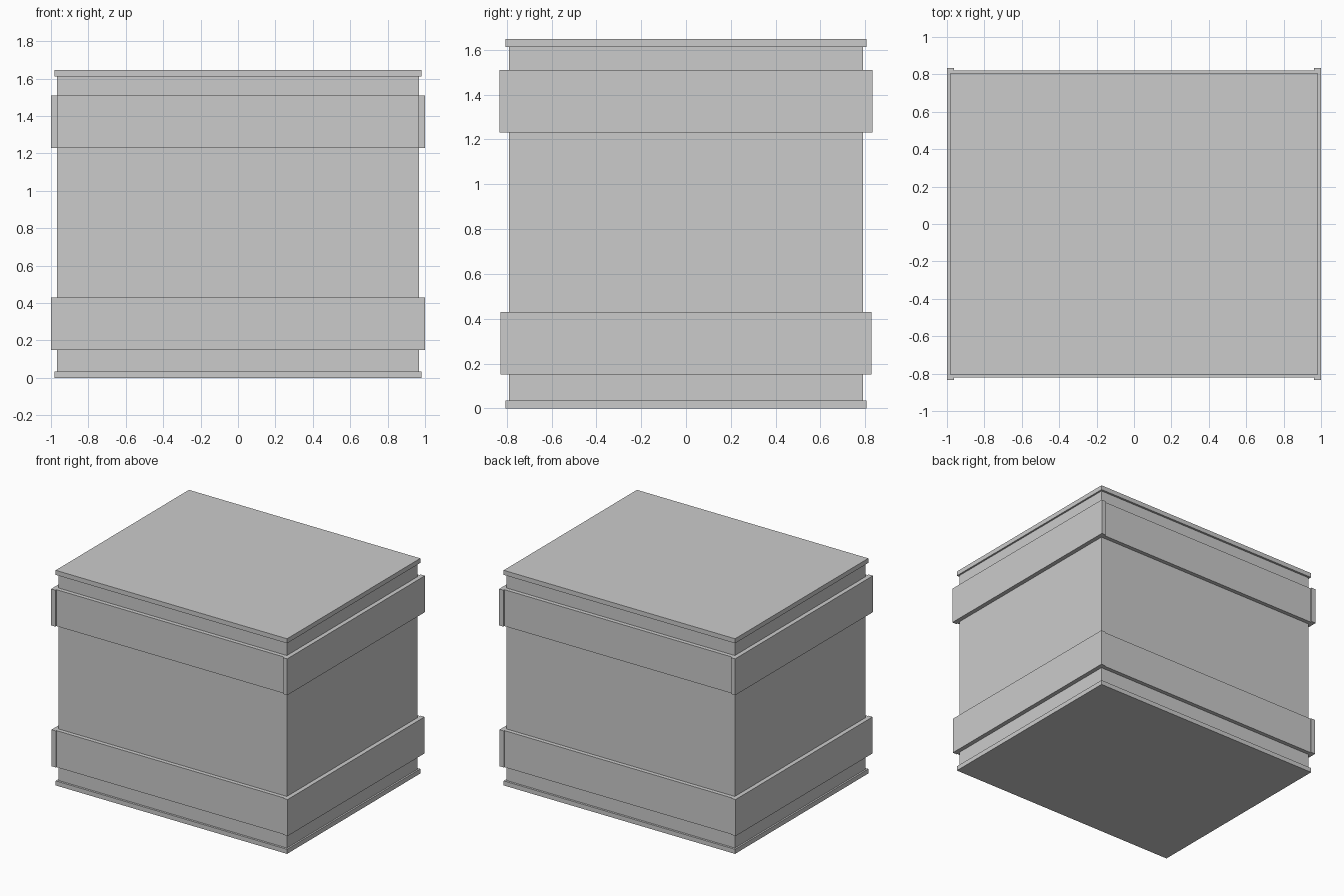
import bpy

if "Cube" in bpy.data.objects:
    bpy.data.objects.remove(bpy.data.objects["Cube"])


def box(name, x, y, z):
    """Box from (min, max) ranges along each axis."""
    bpy.ops.mesh.primitive_cube_add(size=1, location=[(a + b) / 2 for a, b in (x, y, z)])
    obj = bpy.context.object
    obj.name = name
    obj.scale = [b - a for a, b in (x, y, z)]
    bpy.ops.object.transform_apply(location=False, rotation=False, scale=True)
    return obj


HEIGHT = 1.647
BODY_X, BODY_Y = 0.967, 0.79
CAP = 0.035

# Crate body between the two cap slabs
box("crate_body", (-BODY_X, BODY_X), (-BODY_Y, BODY_Y), (CAP, HEIGHT - CAP))

# Thin overhanging base and lid
for name, z0 in (("base_slab", 0), ("lid_slab", HEIGHT - CAP)):
    box(name, (-0.98, 0.98), (-0.806, 0.806), (z0, z0 + CAP))

# Two bands of planks; the side planks poke slightly past the front and back ones
for level, z, side_y in (("lower", (0.15, 0.43), 0.828), ("upper", (1.23, 1.509), 0.833)):
    for side, s in (("left", -1), ("right", 1)):
        box(f"{level}_{side}_plank", sorted((s * 0.963, s)), (-side_y, side_y), z)
    for side, s in (("front", -1), ("back", 1)):
        box(f"{level}_{side}_plank", (-0.963, 0.963), sorted((s * BODY_Y, s * 0.821)), z)
